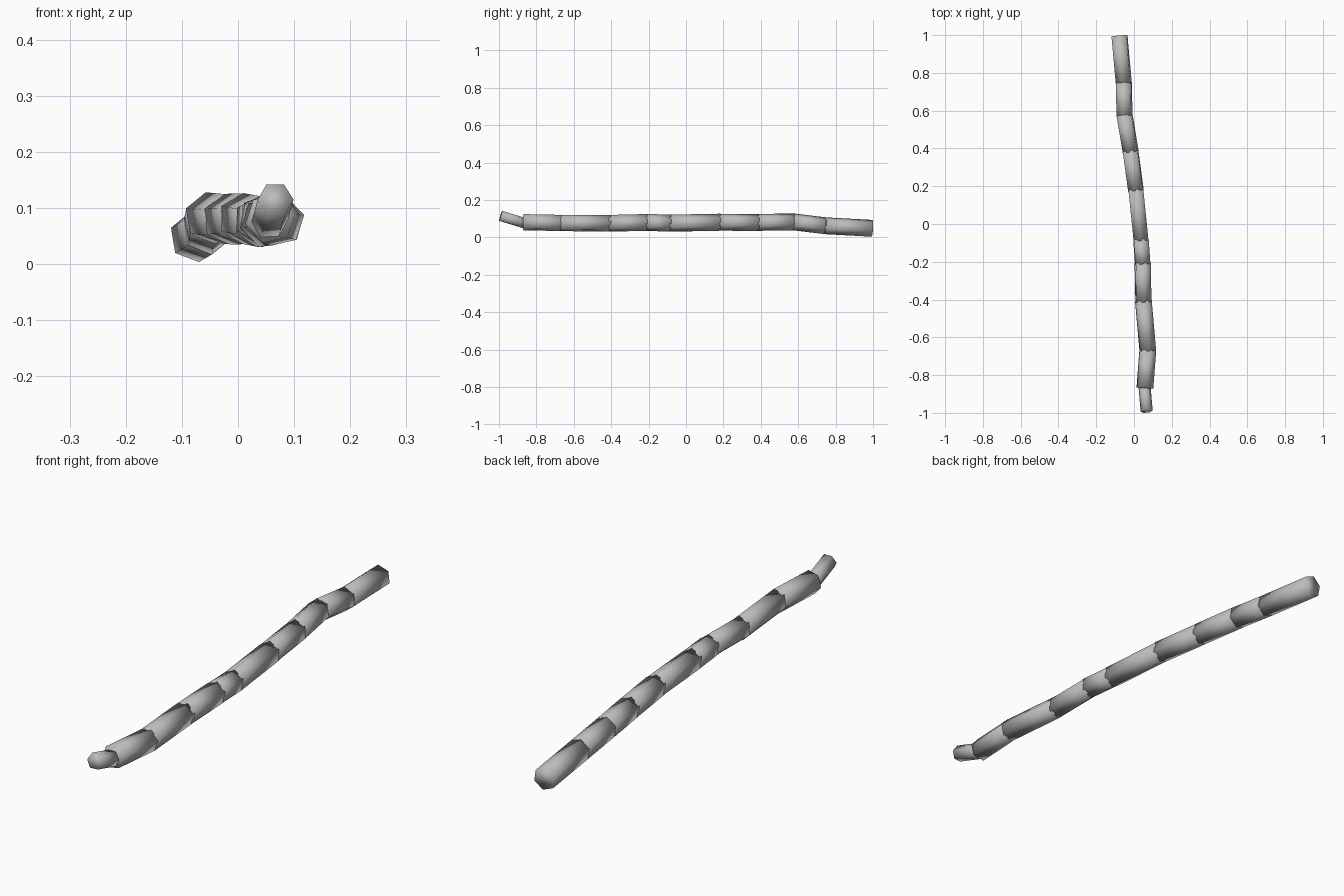
import bpy, math
from mathutils import Vector, Matrix

if "Cube" in bpy.data.objects:
    bpy.data.objects.remove(bpy.data.objects["Cube"])

wood = bpy.data.materials.new("plain_grey")
wood.diffuse_color = (0.5, 0.5, 0.5, 1)
wood.use_nodes = True
wood.node_tree.nodes["Principled BSDF"].inputs["Base Color"].default_value = wood.diffuse_color


def segment(name, a, b, radius, phase):
    """Six-sided smooth rod from a to b; phase turns its corners about the length."""
    a, b = Vector(a), Vector(b)
    along = (a - b).normalized()          # points to the back
    right = Vector((0, 0, 1)).cross(along).normalized() * -1
    up = right.cross(along) * -1
    if up.z < 0:
        up = -up
    if right.x < 0:
        right = -right
    verts, n = [], 6
    for end in (a, b):
        for i in range(n):
            t = math.radians(phase) + i * math.tau / n
            verts.append(end + radius * (right * math.cos(t) + up * math.sin(t)))
    faces = [(i, (i + 1) % n, n + (i + 1) % n, n + i) for i in range(n)]
    faces += [tuple(reversed(range(n))), tuple(range(n, 2 * n))]
    me = bpy.data.meshes.new(name)
    me.from_pydata(verts, [], faces)
    me.polygons.foreach_set("use_smooth", [True] * len(faces))
    me.materials.append(wood)
    ob = bpy.data.objects.new(name, me)
    bpy.context.collection.objects.link(ob)
    return ob


# Centre line of the stick, back to front
joints = [(-0.077, 0.996, 0.0485), (-0.054, 0.745, 0.062), (-0.050, 0.575, 0.083),
          (-0.018, 0.385, 0.080), (0.010, 0.18, 0.081), (0.037, -0.085, 0.076),
          (0.046, -0.21, 0.080), (0.050, -0.41, 0.075), (0.073, -0.67, 0.077),
          (0.058, -0.865, 0.081)]
phases = [39, 39, 39, 36, 30, 26, 20, 14, 12]

# Thick rods, each running slightly into the next one
for i, phase in enumerate(phases):
    a, b = Vector(joints[i]), Vector(joints[i + 1])
    lap = (b - a).normalized() * 0.004
    segment(f"stick_segment_{i + 1}", a - (lap if i else lap * 0), b + lap, 0.0455, phase)

# Thin bent tip at the front
segment("stick_tip", (0.055, -0.85, 0.072), (0.067, -0.991, 0.115), 0.032, 0)
